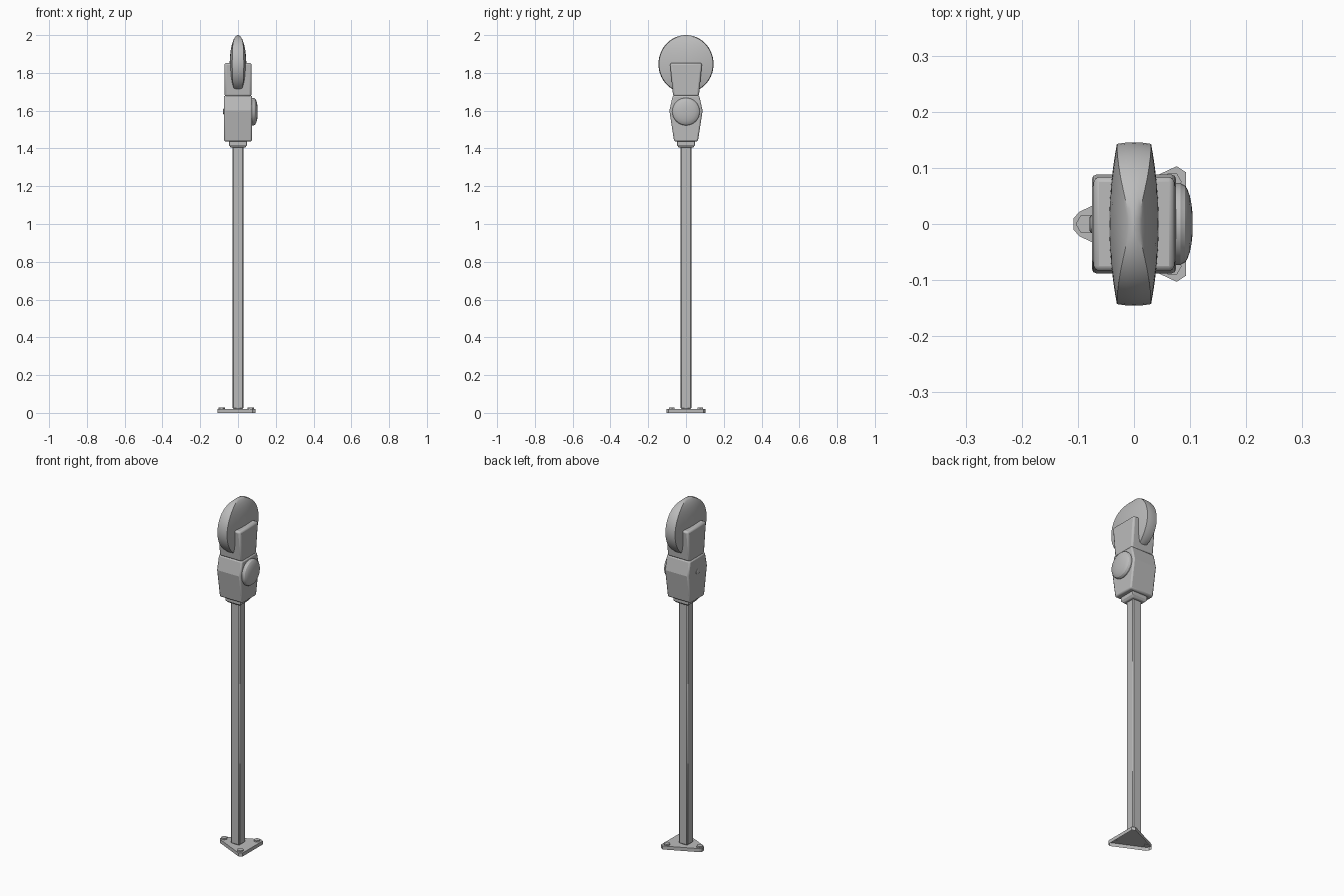
import bpy, bmesh, math
from math import sin, cos, pi, sqrt

cube = bpy.data.objects.get("Cube")
if cube:
    bpy.data.objects.remove(cube, do_unlink=True)

metal = bpy.data.materials.new("grey_metal")
metal.use_nodes = True
grey = (0.5, 0.5, 0.5, 1)
metal.diffuse_color = grey
metal.node_tree.nodes["Principled BSDF"].inputs["Base Color"].default_value = grey


def finish(name, bm, bevel=0, segments=2, angle=20):
    bmesh.ops.recalc_face_normals(bm, faces=bm.faces)
    mesh = bpy.data.meshes.new(name)
    bm.to_mesh(mesh)
    bm.free()
    ob = bpy.data.objects.new(name, mesh)
    bpy.context.collection.objects.link(ob)
    mesh.materials.append(metal)
    if bevel:
        mod = ob.modifiers.new("bevel", "BEVEL")
        mod.width, mod.segments = bevel, segments
        mod.limit_method, mod.angle_limit = "ANGLE", math.radians(40)
    bpy.ops.object.select_all(action="DESELECT")
    bpy.context.view_layer.objects.active = ob
    ob.select_set(True)
    bpy.ops.object.shade_smooth_by_angle(angle=math.radians(angle))
    return ob


def skin(bm, rings, cap_start=True, cap_end=True):
    """Join closed rings of points, in order."""
    rows = [[bm.verts.new(p) for p in ring] for ring in rings]
    n = len(rows[0])
    for a, b in zip(rows, rows[1:]):
        for i in range(n):
            j = (i + 1) % n
            bm.faces.new((a[i], a[j], b[j], b[i]))
    if cap_start:
        bm.faces.new(rows[0][::-1])
    if cap_end:
        bm.faces.new(rows[-1])


def box_loft(name, sections, bevel, segments=2):
    """Stack of rectangles given as (z, half x, half y)."""
    bm = bmesh.new()
    skin(bm, [[(-x, -y, z), (x, -y, z), (x, y, z), (-x, y, z)]
              for z, x, y in sections])
    return finish(name, bm, bevel, segments)


def side_turned(name, profile, z, sides, angle=30):
    """Shape turned around the x axis from (x, radius) points."""
    bm = bmesh.new()
    skin(bm, [[(x, r * cos(2 * pi * i / sides), z + r * sin(2 * pi * i / sides))
               for i in range(sides)] for x, r in profile])
    return finish(name, bm, angle=angle)


# Triangular foot plate, open underneath
half = [(-0.108, 0.01), (-0.097, 0.022), (0.076, 0.103), (0.093, 0.092)]
outline = half + [(x, -y) for x, y in reversed(half)]
bm = bmesh.new()
skin(bm, [[(x, y, z) for x, y in outline] for z in (0, 0.02)], cap_start=False)
finish("foot_plate", bm)

# Hexagonal bolts
for name, x, y in (("bolt_front", 0.068, -0.075), ("bolt_back", 0.068, 0.075),
                   ("bolt_side", -0.087, 0)):
    bm = bmesh.new()
    skin(bm, [[(x + 0.017 * cos(i * pi / 3), y + 0.017 * sin(i * pi / 3), z)
               for i in range(6)] for z in (0.018, 0.028)])
    finish(name, bm)

# Post, collar and housing
box_loft("post", [(0.02, 0.028, 0.028), (1.42, 0.028, 0.028)], 0.005, 1)
box_loft("collar", [(1.405, 0.039, 0.039), (1.418, 0.048, 0.048),
                    (1.44, 0.048, 0.048)], 0.004)
box_loft("lower_housing", [(1.437, 0.074, 0.063), (1.6, 0.075, 0.088),
                           (1.68, 0.075, 0.07)], 0.008)
box_loft("upper_housing", [(1.675, 0.071, 0.068), (1.853, 0.072, 0.085)], 0.01)

# Shallow dome on one side, small lock on the other
dome = [(0.07, 0.073), (0.083, 0.073)]
dome += [(0.086 + 0.019 * sin(t * pi / 12), 0.071 * cos(t * pi / 12)) for t in range(6)]
side_turned("coin_dome", dome, 1.595, 32)
side_turned("lock", [(-0.07, 0.016), (-0.077, 0.016), (-0.079, 0.012)], 1.595, 12)

# Round display head: a disc whose rim is wide at mid height and thin at the poles
RY, RZ, MID = 0.146, 0.153, 1.847
bm = bmesh.new()


def head_ring(radius, spread):
    ring = []
    for i in range(48):
        a = 2 * pi * (i + 0.5) / 48
        v, w = radius * cos(a), radius * sin(a)
        thick = 0.044 * (1 - 0.32 * v * v) * sqrt(max(0, 1 - w * w))
        ring.append((spread * thick, RY * v, MID + RZ * w))
    return ring


faces = [0.1, 0.3, 0.5, 0.7, 0.85, 0.95, 0.98]
rings = [head_ring(r, -1) for r in faces]
rings += [head_ring(1 - 0.02 * s * s, s) for s in (-0.5, 0, 0.5)]
rings += [head_ring(r, 1) for r in reversed(faces)]
skin(bm, rings)
finish("display_head", bm, angle=35)
